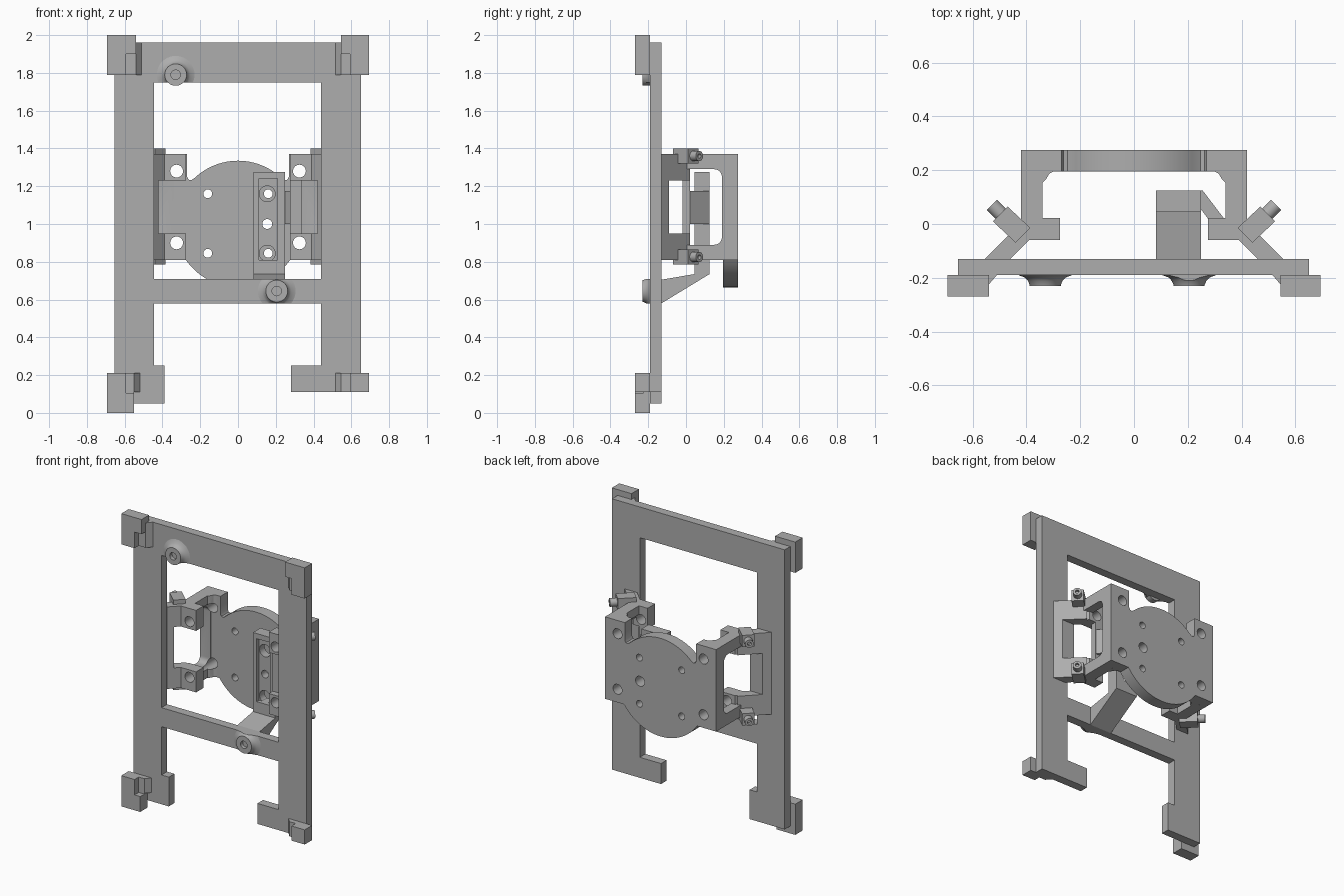
import bpy, bmesh, math
from mathutils import Vector

if "Cube" in bpy.data.objects:
    bpy.data.objects.remove(bpy.data.objects["Cube"])

grey = bpy.data.materials.new("plain_grey")
grey.use_nodes = True
COLOUR = (0.42, 0.42, 0.42, 1)
grey.diffuse_color = COLOUR
grey.node_tree.nodes["Principled BSDF"].inputs["Base Color"].default_value = COLOUR
parts = []


def finish(name, bm):
    bmesh.ops.recalc_face_normals(bm, faces=bm.faces)
    mesh = bpy.data.meshes.new(name)
    bm.to_mesh(mesh)
    bm.free()
    mesh.materials.append(grey)
    ob = bpy.data.objects.new(name, mesh)
    bpy.context.collection.objects.link(ob)
    parts.append(ob)
    return ob


def prism(name, pts, axis, lo, hi, side=1):
    """Extrude a 2D outline along an axis; side=-1 mirrors it in x."""
    place = {"x": lambda a, b, d: (d * side, a, b),
             "y": lambda a, b, d: (a * side, d, b),
             "z": lambda a, b, d: (a * side, b, d)}[axis]
    bm = bmesh.new()
    face = bm.faces.new([bm.verts.new(place(a, b, lo)) for a, b in pts])
    shift = Vector(place(0, 0, hi)) - Vector(place(0, 0, lo))
    out = bmesh.ops.extrude_face_region(bm, geom=[face], use_keep_orig=True)
    moved = [g for g in out["geom"] if isinstance(g, bmesh.types.BMVert)]
    bmesh.ops.translate(bm, verts=moved, vec=shift)
    return finish(name, bm)


def box(name, x0, x1, y0, y1, z0, z1, side=1):
    return prism(name, [(x0, y0), (x1, y0), (x1, y1), (x0, y1)], "z", z0, z1, side)


def lathe(name, profile, origin, direction, steps=40):
    """Revolve (radius, height) points around a direction."""
    bm = bmesh.new()
    vs = [bm.verts.new((r, 0, h)) for r, h in profile]
    es = [bm.edges.new(p) for p in zip(vs, vs[1:])]
    bmesh.ops.spin(bm, geom=vs + es, axis=(0, 0, 1), cent=(0, 0, 0),
                   angle=math.tau, steps=steps)
    bmesh.ops.remove_doubles(bm, verts=bm.verts, dist=1e-5)
    rot = Vector(direction).to_track_quat("Z", "Y").to_matrix().to_4x4()
    bm.transform(rot)
    bmesh.ops.translate(bm, verts=bm.verts, vec=origin)
    return finish(name, bm)


def hole(x, z, r, y0=-0.1, y1=0.4):
    return lathe("hole_cutter", [(0, 0), (r, 0), (r, y1 - y0), (0, y1 - y0)],
                 (x, y0, z), (0, 1, 0), 28)


def cut(targets, cutters):
    for ob in targets:
        for c in cutters:
            m = ob.modifiers.new("cut", "BOOLEAN")
            m.operation, m.solver, m.object = "DIFFERENCE", "EXACT", c
        bpy.context.view_layer.update()
        bpy.context.view_layer.objects.active = ob
        for m in list(ob.modifiers):
            bpy.ops.object.modifier_apply(modifier=m.name)
    for c in cutters:
        parts.remove(c)
        bpy.data.objects.remove(c)


def arc(cx, cz, r, a0, a1, n):
    angles = [math.radians(a0 + (a1 - a0) * i / n) for i in range(n + 1)]
    return [(cx + r * math.cos(a), cz + r * math.sin(a)) for a in angles]


# Flat frame with two uneven feet
FRONT, BACK = -0.19, -0.13
frame = prism("frame", [(-.655, .05), (-.655, 1.96), (.65, 1.96), (.65, .11), (.28, .11),
                        (.28, .25), (.44, .25), (.44, .58), (-.445, .58), (-.445, .25),
                        (-.39, .25), (-.39, .05)], "y", FRONT, BACK)
cut([frame], [box("window_cutter", -.445, .44, -.3, 0, .71, 1.75)])

# Corner pads with a shallow step on the inner corner, and a sloping toe
for name, side, inner, z0, z1, n0, n1 in [
        ("top_right_pad", -1, .54, 1.79, 2, 1.7, 1.9),
        ("top_left_pad", 1, .545, 1.79, 2, 1.7, 1.9),
        ("bottom_right_pad", -1, .55, 0, .21, .105, .3),
        ("bottom_left_pad", 1, .545, .11, .21, .1, .3)]:
    pad = box(name, inner, .693, -.27, FRONT, z0, z1, side)
    cut([pad], [box("step_cutter", .5, .593, -.3, -.225, n0, n1, side)])
    prism(name + "_toe", [(inner, -.225), (inner, FRONT), (inner - .03, FRONT)],
          "z", max(z0, .11), min(z1, 1.96), side)

# Round bosses with flared bases trimmed to the bars
for name, x, z, low, high in [("upper_boss", -.33, 1.79, 1.75, 1.96),
                              ("lower_boss", .205, .645, .58, .71)]:
    lathe(name, [(0, .015), (.025, .015), (.025, .04), (.058, .04), (.058, 0), (0, 0)],
          (x, FRONT, z), (0, -1, 0))
    flare = lathe(name + "_flare", [(.05, 0), (.05, .04), (.058, .036), (.064, .022),
                                    (.076, .009), (.1, 0), (.05, 0)],
                  (x, FRONT, z), (0, -1, 0))
    cut([flare], [box("trim_low", x - .2, x + .2, -.3, 0, low - .3, low),
                  box("trim_high", x - .2, x + .2, -.3, 0, high, high + .3)])

# Rear disc with a square ear on each side
ears = [(.42, .81), (.42, 1.37), (.27, 1.37), (.27, 1.25), (.262, 1.235), (.248, 1.232)]
holder = prism("disc_plate", ears + arc(0, 1, .335, 47, 133, 30)
               + [(-x, z) for x, z in reversed(ears)]
               + arc(0, 1, .335, 214.5, 325.5, 40), "y", .195, .275)
holder_parts = [holder]

for side, word in ((1, "left"), (-1, "right")):
    # C-shaped side wall with rounded inner corners
    wall = prism(word + "_wall", [(0, .81), (.2, .81), (.2, 1.37), (0, 1.37), (0, 1.29)]
                 + arc(.15, 1.25, .04, 90, 0, 6) + arc(.15, .93, .04, 0, -90, 6)
                 + [(0, .89)], "x", .34, .42, side)
    holder_parts.append(wall)
    for level, z0, z1, f0, f1, k0, k1, screw_z in (
            ("upper", 1.29, 1.37, 1.23, 1.37, 1.32, 1.40, 1.36),
            ("lower", .81, .89, .81, .95, .785, .865, .825)):
        tag = f"{word}_{level}_"
        # Inner fillet, mounting foot and diagonal arm
        holder_parts.append(prism(tag + "fillet", [(.345, .2), (.345, .15), (.328, .165),
                                                   (.315, .187), (.29, .2)], "z", z0, z1, side))
        holder_parts.append(prism(tag + "foot", [(.275, -.06), (.275, .022), (.34, .022),
                                                 (.385, .022), (.41, -.01), (.43, -.06)],
                                  "z", f0, f1, side))
        prism(tag + "strut_arm", [(.46, -.13), (.555, -.13), (.405, .02), (.36, -.03)],
              "z", f0, f1, side)
        # Tilted clamp block with its screw
        prism(tag + "clamp", [(.47, .065), (.385, -.015), (.44, -.07), (.525, .01)],
              "z", k0, k1, side)
        lathe(tag + "screw", [(0, .045), (.012, .045), (.012, .065), (.027, .065),
                              (.027, 0), (0, 0)],
              (side * .483, .025, screw_z), (side, 1, 0), 24)
    prism(word + "_strut_base", [(.46, -.13), (.555, -.13), (.515, -.09), (.42, -.09)],
          "z", .81, 1.37, side)

# Holes through ears, walls, feet and disc
ear_holes = [hole(x, z, .034) for x in (-.325, .325) for z in (1.28, .9)]
cut(holder_parts, ear_holes)
cut([holder], [hole(x, z, .023) for x in (-.16, .16) for z in (1.16, .845)]
    + [hole(.155, 1, .034)])

# Sloping arm and upright plate behind the crossbar
prism("sloping_arm", [(-.13, .58), (.125, .735), (.125, .81), (.045, .81),
                      (.045, .735), (-.13, .705)], "x", .082, .25)
plate = box("upright_plate", .082, .25, .045, .125, .8, 1.275)
cut([plate], [box("recess_cutter", .11, .21, 0, .07, .81, 1.24)]
    + [hole(.155, z, r) for z, r in ((1.16, .042), (1, .026), (.845, .042))])

# Bar between the left feet and the gusset tying it to the plate
box("left_foot_bar", .275, .335, -.018, .022, .94, 1.24)
prism("gusset", [(.245, .125), (.255, .125), (.335, .02), (.275, .02), (.245, .06)],
      "z", 1, 1.175)

bpy.ops.object.select_all(action="DESELECT")
for ob in parts:
    ob.select_set(True)
bpy.context.view_layer.objects.active = frame
bpy.ops.object.shade_smooth_by_angle(angle=math.radians(30))
